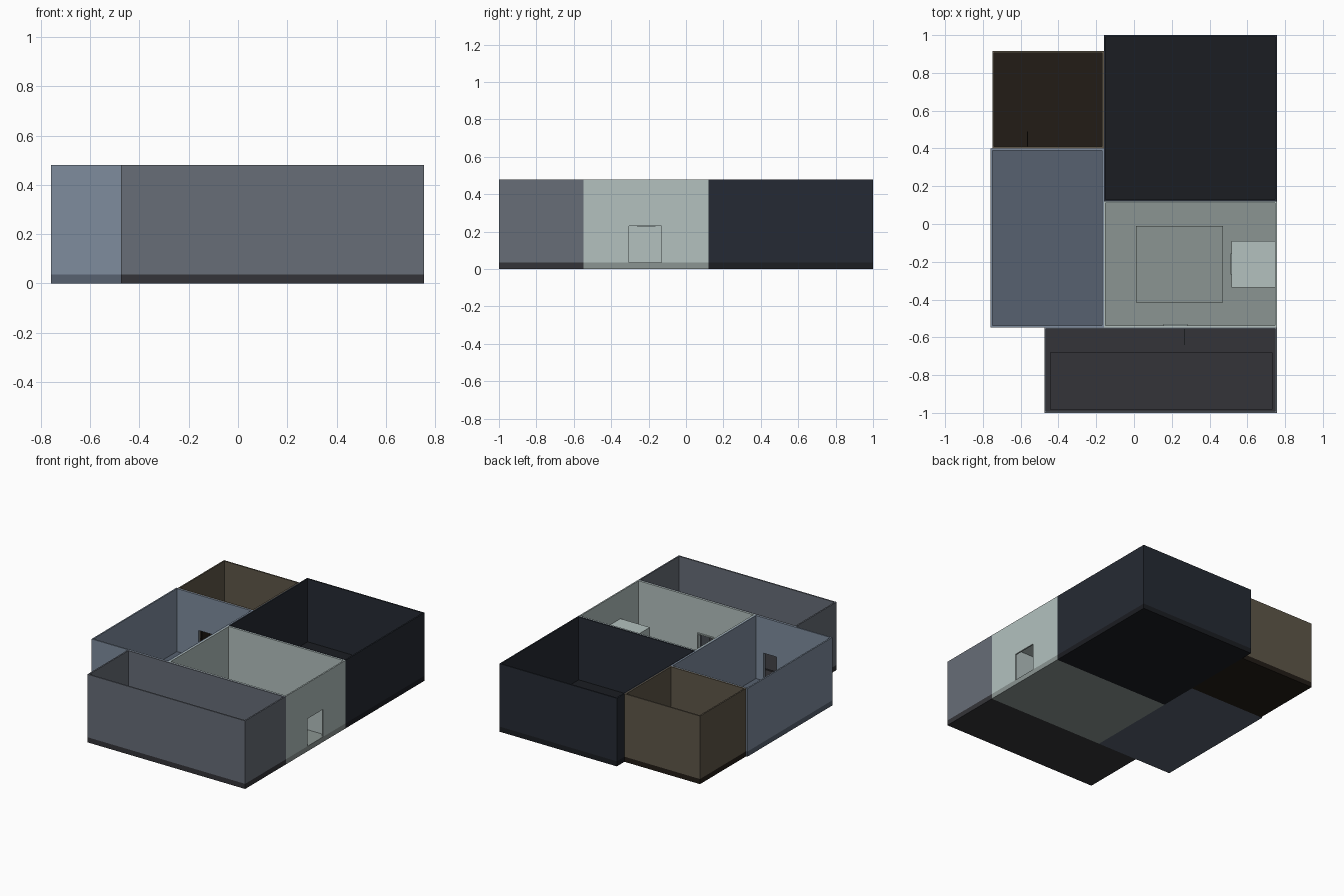
import bpy, bmesh
from mathutils import Vector, Matrix

if "Cube" in bpy.data.objects:
    bpy.data.objects.remove(bpy.data.objects["Cube"])

FLOOR, TOP, DOOR_TOP, T = 0.036, 0.48, 0.23, 0.01


def material(name, rgb):
    m = bpy.data.materials.new(name)
    lin = [(c / 255 / 12.92) if c < 10 else ((c / 255 + 0.055) / 1.055) ** 2.4 for c in rgb]
    m.diffuse_color = (*lin, 1)
    m.use_nodes = True
    m.node_tree.nodes["Principled BSDF"].inputs["Base Color"].default_value = m.diffuse_color
    return m


def boxes(name, spans, mat):
    """One object from a list of (x0, x1, y0, y1, z0, z1) boxes."""
    bm = bmesh.new()
    for x0, x1, y0, y1, z0, z1 in spans:
        centre = Vector(((x0 + x1) / 2, (y0 + y1) / 2, (z0 + z1) / 2))
        size = Matrix.Diagonal((x1 - x0, y1 - y0, z1 - z0, 1))
        bmesh.ops.create_cube(bm, size=1, matrix=Matrix.Translation(centre) @ size)
    me = bpy.data.meshes.new(name)
    bm.to_mesh(me)
    bm.free()
    me.materials.append(mat)
    ob = bpy.data.objects.new(name, me)
    bpy.context.collection.objects.link(ob)
    return ob


def split(a, b, z1, opening):
    """Wall pieces (start, end, bottom, top) around an optional doorway."""
    if not opening:
        return [(a, b, FLOOR, z1)]
    c, d = opening
    return [(a, c, FLOOR, z1), (d, b, FLOOR, z1), (c, d, DOOR_TOP, z1)]


def walls(x0, x1, y0, y1, z1, doors, sides="front back left right"):
    spans = []
    for side in sides.split():
        if side in ("front", "back"):
            y = y0 if side == "front" else y1 - T
            spans += [(a, b, y, y + T, c, d) for a, b, c, d in split(x0, x1, z1, doors.get(side))]
        else:
            x = x0 if side == "left" else x1 - T
            spans += [(x, x + T, a, b, c, d)
                      for a, b, c, d in split(y0 + T, y1 - T, z1, doors.get(side))]
    return spans


HALL_DOOR, SIDE_DOOR, REAR_DOOR = (0.165, 0.275), (-0.33, -0.23), (-0.58, -0.475)

# name, x0, x1, y0, y1, wall colour, floor colour, doorways
rooms = [
    ("front_room", -0.475, 0.756, -1.0, -0.547, (103, 109, 119), (52, 52, 56), {}),
    ("main_room", -0.16, 0.756, -0.547, 0.12, (179, 193, 191), (139, 149, 146),
     {"front": HALL_DOOR, "right": (-0.305, -0.13)}),
    ("side_room", -0.76, -0.16, -0.547, 0.4, (126, 140, 158), (87, 97, 112),
     {"front": SIDE_DOOR, "back": REAR_DOOR}),
    ("dark_room", -0.16, 0.756, 0.12, 1.0, (37, 42, 51), (27, 29, 34), {}),
    ("rear_room", -0.75, -0.16, 0.4, 0.915, (94, 86, 72), (34, 28, 22), {"front": REAR_DOOR}),
]
wall_mat, floor_mat = {}, {}
for name, x0, x1, y0, y1, wc, fc, doors in rooms:
    wall_mat[name] = material(name + "_wall_paint", wc)
    floor_mat[name] = material(name + "_floor_paint", fc)
    boxes(name + "_floor", [(x0, x1, y0, y1, 0, FLOOR)], floor_mat[name])
    if name == "front_room":
        # back wall has two doorways
        spans = walls(x0, x1, y0, y1, TOP, {}, "front left right")
        cuts = [x0, *SIDE_DOOR, *HALL_DOOR, x1]
        for i in range(5):
            z = DOOR_TOP if i % 2 else FLOOR
            spans.append((cuts[i], cuts[i + 1], y1 - T, y1, z, TOP))
    else:
        spans = walls(x0, x1, y0, y1, TOP, doors)
    boxes(name + "_walls", spans, wall_mat[name])

# slightly raised floor panels
boxes("main_room_floor_panel", [(0.01, 0.472, -0.415, -0.01, FLOOR, FLOOR + 0.008)],
      floor_mat["main_room"])
boxes("front_room_floor_panel", [(-0.445, 0.733, -0.982, -0.68, FLOOR, FLOOR + 0.008)],
      floor_mat["front_room"])

# entrance vestibule inside the main room, open to the outside
vest = walls(0.517, 0.746, -0.335, -0.09, 0.28, {"left": (-0.26, -0.165)}, "front back left")
vest.append((0.517, 0.746, -0.335, -0.09, 0.28, 0.29))
boxes("entrance_vestibule", vest, wall_mat["main_room"])

# vestibule door with hinges, and its surround on the room side
boxes("vestibule_door", [(0.517, 0.523, -0.26, -0.165, FLOOR, DOOR_TOP - 0.003)],
      wall_mat["main_room"])
boxes("vestibule_door_hinges",
      [(0.523, 0.53, -0.258, -0.247, z, z + 0.014) for z in (0.055, 0.115, 0.18)],
      wall_mat["main_room"])


def trim(name, a, b, face, depth, across_x, mat):
    """Narrow frame round three sides of a doorway."""
    w = 0.008
    parts = [(a - w, a, FLOOR, DOOR_TOP), (b, b + w, FLOOR, DOOR_TOP),
             (a - w, b + w, DOOR_TOP, DOOR_TOP + w)]
    boxes(name, [(p, q, face, face + depth, r, s) if across_x else
                 (face, face + depth, p, q, r, s) for p, q, r, s in parts], mat)


trim("vestibule_door_frame", -0.26, -0.165, 0.512, 0.005, False, wall_mat["main_room"])
trim("hall_door_frame", *HALL_DOOR, -0.537, 0.008, True, wall_mat["main_room"])

# doors standing open
boxes("hall_door_open", [(0.264, 0.27, -0.64, -0.55, FLOOR, DOOR_TOP - 0.003)],
      wall_mat["front_room"])
boxes("rear_door_open", [(-0.567, -0.561, 0.4, 0.49, FLOOR, DOOR_TOP - 0.003)],
      floor_mat["rear_room"])
